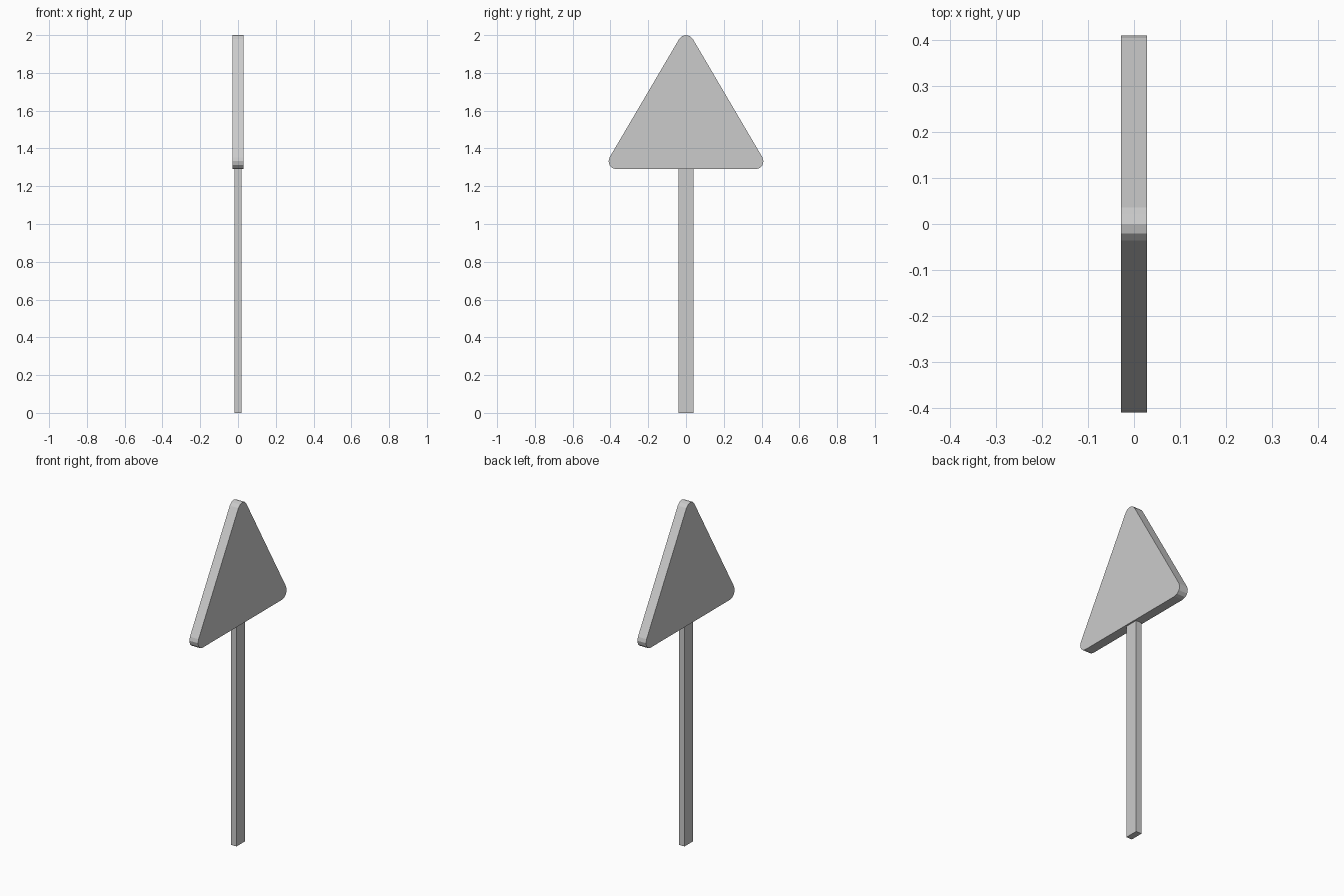
import bpy, bmesh
from math import sin, cos, radians, atan2, degrees

if "Cube" in bpy.data.objects:
    bpy.data.objects.remove(bpy.data.objects["Cube"])


def finish(name, bm):
    bmesh.ops.recalc_face_normals(bm, faces=bm.faces)
    mesh = bpy.data.meshes.new(name)
    bm.to_mesh(mesh)
    bm.free()
    obj = bpy.data.objects.new(name, mesh)
    bpy.context.collection.objects.link(obj)
    return obj


# Sign panel: triangle with rounded corners in the y-z plane, extruded along x
BOTTOM, TOP, HALF_W, RADIUS, THICK, STEPS = 1.29, 2.0, 0.41, 0.042, 0.056, 4
base_z, tip_z, base_y = BOTTOM + RADIUS, TOP - RADIUS, HALF_W - RADIUS
tilt = degrees(atan2(base_y, tip_z - base_z))  # direction of the sloped edge normal
corners = [
    (base_y, base_z, -90, tilt),
    (0, tip_z, tilt, 180 - tilt),
    (-base_y, base_z, 180 - tilt, 270),
]
bm = bmesh.new()
outline = []
for cy, cz, start, end in corners:
    for i in range(STEPS + 1):
        a = radians(start + (end - start) * i / STEPS)
        outline.append(bm.verts.new((-THICK / 2, cy + RADIUS * cos(a), cz + RADIUS * sin(a))))
face = bm.faces.new(outline)
extruded = bmesh.ops.extrude_face_region(bm, geom=[face], use_keep_orig=True)
moved = [v for v in extruded["geom"] if isinstance(v, bmesh.types.BMVert)]
bmesh.ops.translate(bm, verts=moved, vec=(THICK, 0, 0))
finish("sign_panel", bm)

# Post: flat rectangular bar from the ground to the panel
bm = bmesh.new()
bmesh.ops.create_cube(bm, size=1)
bmesh.ops.scale(bm, verts=bm.verts, vec=(0.037, 0.08, BOTTOM))
bmesh.ops.translate(bm, verts=bm.verts, vec=(0, 0, BOTTOM / 2))
finish("post", bm)
